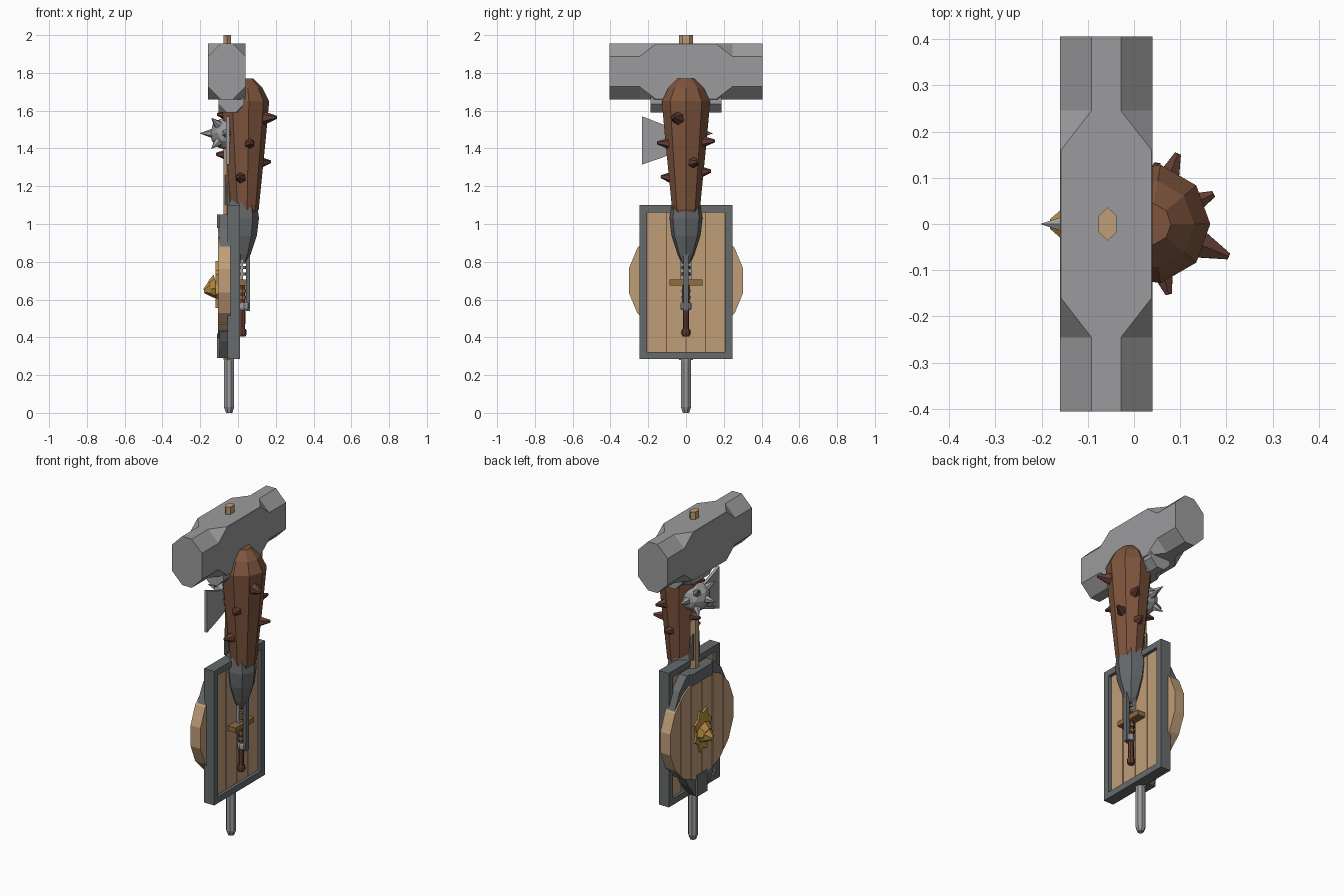
import bpy, bmesh, math
from mathutils import Vector, Matrix

if "Cube" in bpy.data.objects:
    bpy.data.objects.remove(bpy.data.objects["Cube"])

def mat(name, r, g, b):
    m = bpy.data.materials.new(name)
    m.diffuse_color = (r, g, b, 1)
    m.use_nodes = True
    m.node_tree.nodes["Principled BSDF"].inputs["Base Color"].default_value = m.diffuse_color
    return m

WOOD = mat("pale wood", .53, .34, .19)
STEEL = mat("steel", .33, .33, .34)
IRON = mat("dark iron", .135, .145, .15)
BROWN = mat("brown wood", .21, .09, .047)
LEATHER = mat("dark brown", .125, .047, .035)
GOLD = mat("gold", .5, .28, .06)
BRASS = mat("dull brass", .27, .15, .05)

def finish(name, bm, m):
    bmesh.ops.recalc_face_normals(bm, faces=bm.faces)
    me = bpy.data.meshes.new(name)
    bm.to_mesh(me)
    bm.free()
    me.materials.append(m)
    ob = bpy.data.objects.new(name, me)
    bpy.context.collection.objects.link(ob)
    return ob

def loft(bm, rings):
    """Skin a list of equal-length point rings and cap both ends."""
    vs = [[bm.verts.new(p) for p in r] for r in rings]
    n = len(vs[0])
    for a, b in zip(vs, vs[1:]):
        for i in range(n):
            bm.faces.new((a[i], a[(i + 1) % n], b[(i + 1) % n], b[i]))
    bm.faces.new(vs[0])
    bm.faces.new(vs[-1])

def lathe(name, m, prof, cx, n=8, cy=0, sx=1, sy=1, ph=0):
    """Upright low-poly turned form; profile is (radius, z)."""
    bm = bmesh.new()
    loft(bm, [[(cx + sx * r * math.cos(ph + math.tau * i / n),
                cy + sy * r * math.sin(ph + math.tau * i / n), z)
               for i in range(n)] for r, z in prof])
    return finish(name, bm, m)

def box(name, m, x0, x1, y0, y1, z0, z1):
    bm = bmesh.new()
    loft(bm, [[(x0, y0, z), (x1, y0, z), (x1, y1, z), (x0, y1, z)] for z in (z0, z1)])
    return finish(name, bm, m)

def plate(name, m, pts, x0, x1, strip=None):
    """Extrude a (y, z) outline along x, optionally clipped to a y strip."""
    bm = bmesh.new()
    loft(bm, [[(x, y, z) for y, z in pts] for x in (x0, x1)])
    for y, s in zip(strip or (), (-1, 1)):
        r = bmesh.ops.bisect_plane(bm, geom=bm.verts[:] + bm.edges[:] + bm.faces[:],
                                   plane_co=(0, y, 0), plane_no=(0, s, 0), clear_outer=True)
        cut = [e for e in r['geom_cut'] if isinstance(e, bmesh.types.BMEdge)]
        if cut:
            bmesh.ops.holes_fill(bm, edges=cut, sides=0)
    return finish(name, bm, m)

def spike(name, m, base, tip, r, n=6, r2=0):
    base, tip = Vector(base), Vector(tip)
    d = tip - base
    bm = bmesh.new()
    M = Matrix.Translation((base + tip) / 2) @ d.to_track_quat('Z', 'Y').to_matrix().to_4x4()
    bmesh.ops.create_cone(bm, cap_ends=True, segments=n, radius1=r, radius2=r2,
                          depth=d.length, matrix=M)
    return finish(name, bm, m)

def hammer_head(name, cx, hx, zc, hz, hy, c, ya, yb):
    """Square block whose ends blend into octagons."""
    def ring(y, c):
        return [(cx + sx, y, zc + sz) for sx, sz in (
            (-hx + c, -hz), (hx - c, -hz), (hx, -hz + c), (hx, hz - c),
            (hx - c, hz), (-hx + c, hz), (-hx, hz - c), (-hx, -hz + c))]
    bm = bmesh.new()
    loft(bm, [ring(-hy, c), ring(-yb, c), ring(-ya, .002),
              ring(ya, .002), ring(yb, c), ring(hy, c)])
    return finish(name, bm, STEEL)

# great hammer: head, wooden shaft, steel butt
hammer_head("hammer_head", -.06, .1, 1.807, .148, .405, .068, .16, .245)
lathe("hammer_shaft", WOOD, [(.036, .28), (.036, 2.0)], -.057, 6, sx=.62, ph=math.pi / 2)
lathe("hammer_butt", STEEL, [(.018, 0), (.029, .03), (.029, .27), (.026, .3)], -.047, 8, ph=math.pi / 8)

# smaller hammer nested under the big head
hammer_head("small_hammer_head", -.035, .068, 1.69, .1, .187, .045, .08, .12)

# spiked club
CX = .035
lathe("club_body", BROWN, [(.025, .95), (.075, 1.08), (.112, 1.45), (.13, 1.65),
                          (.095, 1.72), (.045, 1.77)], CX, 9)
for i, t in enumerate([(.205, -.07, 1.565), (.172, .065, 1.33), (.095, .152, 1.44),
                       (.075, -.152, 1.43), (0, -.132, 1.25), (.05, .132, 1.28),
                       (-.115, .03, 1.37), (-.11, -.02, 1.58)]):
    c = Vector((CX, 0, t[2] - .01))
    spike(f"club_spike_{i}", LEATHER, c.lerp(Vector(t), .5), t, .044 if i == 0 else .036, 6, .008)

# dark iron mace head with its rod
lathe("iron_mace_head", IRON, [(.022, .79), (.045, .84), (.078, .94), (.089, 1.03),
                              (.08, 1.1), (.05, 1.17)], .022, 7)
box("iron_mace_rod", IRON, .042, .064, -.013, .013, .54, .86)

# sword: blade, guard, grip, pommel
plate("sword_blade", STEEL, [(-.03, .69), (.03, .69), (.026, 1.45), (0, 1.53), (-.026, 1.45)], .012, .026)
box("sword_guard", BRASS, -.005, .046, -.088, .088, .675, .705)
lathe("sword_grip", LEATHER, [(.016, .42), (.018, .68)], .022, 8)
lathe("sword_pommel", LEATHER, [(.018, .405), (.023, .415), (.023, .435), (.018, .445)], .022, 8)
lathe("rod_collar", STEEL, [(.026, .545), (.03, .555), (.03, .575), (.026, .585)], .032, 8)
for z in (.61, .645, .735, .77):
    lathe("grip_ring", BRASS, [(.024, z - .008), (.024, z + .008)], .024, 8)

# rectangular shield: iron frame and planks
for s in (-1, 1):
    box("frame_side", IRON, -.056, .011, min(s * .245, s * .207), max(s * .245, s * .207), .285, 1.1)
    z = .6925 + s * .3885
    box("frame_rail", IRON, -.056, .011, -.207, .207, z - .019, z + .019)
for i in range(4):
    y = -.207 + i * .1035
    box("frame_plank", WOOD, -.04, -.008, y + .003, y + .1005, .3, 1.085)
box("plank_backing", BROWN, -.034, -.014, -.206, .206, .3, 1.085)

# iron shield with notched sides
half = [(.13, 1.05), (.2, .98), (.245, .89), (.285, .805), (.262, .755),
        (.285, .71), (.225, .58), (.12, .38), (.05, .29)]
plate("iron_shield", IRON, half + [(-y, z) for y, z in reversed(half)], -.098, -.045)
box("iron_shield_top_lip", IRON, -.112, -.09, -.1, .1, .98, 1.05)
box("iron_shield_foot", IRON, -.111, -.08, -.05, .05, .29, .42)

# round shield of planks with gold boss
disc = [(.31 * math.cos(math.tau * (i + .5) / 16), .7 + .31 * math.sin(math.tau * (i + .5) / 16))
        for i in range(16)]
for i in range(6):
    y = -.306 + i * .102
    plate("round_plank", WOOD, disc, -.107, -.04, (y + .003, y + .099))
plate("round_backing", BROWN, [(y * .97, .7 + (z - .7) * .97) for y, z in disc], -.102, -.05)
star = [((.085 if i % 2 else .065) * math.cos(math.tau * i / 16),
         .68 + (.135 if i % 2 else .105) * math.sin(math.tau * i / 16)) for i in range(16)]
plate("boss_plate", GOLD, star, -.119, -.1)
spike("boss_dome", GOLD, (-.11, 0, .665), (-.145, 0, .655), .07, 8, .045)
spike("boss_point", GOLD, (-.14, 0, .655), (-.18, 0, .645), .048, 6, .012)

# spiked steel ball mace
B = Vector((-.06, 0, 1.48))
bm = bmesh.new()
bmesh.ops.create_icosphere(bm, subdivisions=2, radius=.088, matrix=Matrix.Translation(B))
finish("mace_ball", bm, STEEL)
dirs = [(1, 0, 0), (-1, 0, 0), (0, 1, 0), (0, -1, 0), (0, 0, 1), (0, 0, -1)]
dirs += [(a, b, c) for a in (-1, 1) for b in (-1, 1) for c in (-1, 1)]
for d in dirs:
    d = Vector(d).normalized()
    spike("mace_spike", STEEL, B + d * .075, B + d * .143, .026, 6)

# axe blade
plate("axe_blade", STEEL, [(-.232, 1.315), (-.13, 1.35), (-.03, 1.39), (-.03, 1.5),
                          (-.13, 1.53), (-.232, 1.57)], -.064, -.046)
plate("axe_socket", IRON, [(-.035, 1.1), (.035, 1.1), (.03, 1.26), (-.03, 1.26)], -.07, -.045)
